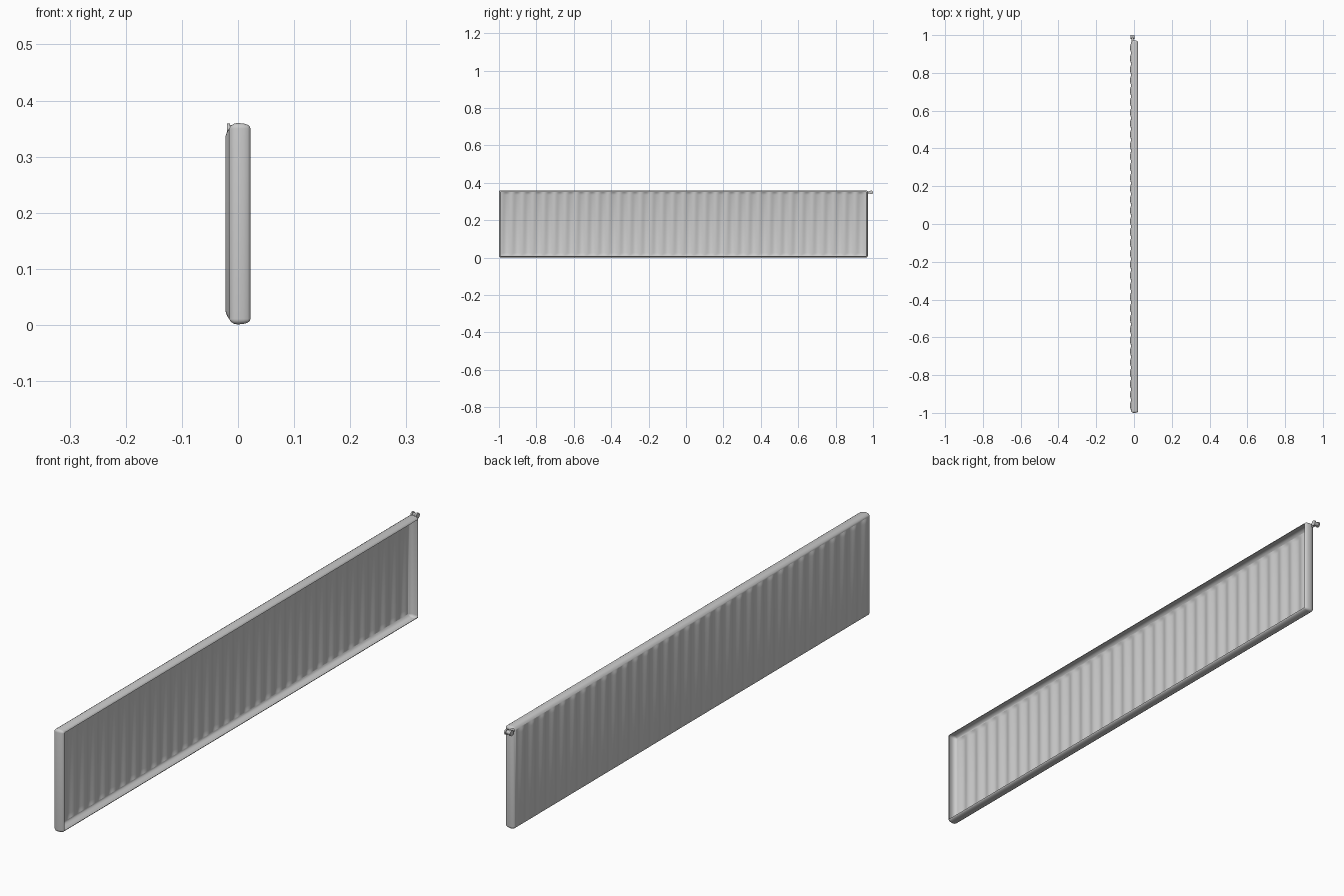
import bpy, bmesh, math
from mathutils import Matrix, Vector

cube = bpy.data.objects.get("Cube")
if cube:
    bpy.data.objects.remove(cube, do_unlink=True)

grey = bpy.data.materials.new("light grey enamel")
grey.use_nodes = True
colour = (0.6, 0.6, 0.6, 1)
grey.diffuse_color = colour
grey.node_tree.nodes["Principled BSDF"].inputs["Base Color"].default_value = colour

Y0, Y1, Z0, Z1 = -0.99, 0.962, 0.011, 0.35   # sheet limits inside the rounded rim
FLAT = -0.016                                # depth of the sheet edge


def finish(name, bm, angle=40):
    bmesh.ops.recalc_face_normals(bm, faces=bm.faces)
    mesh = bpy.data.meshes.new(name)
    bm.to_mesh(mesh)
    bm.free()
    mesh.materials.append(grey)
    obj = bpy.data.objects.new(name, mesh)
    bpy.context.collection.objects.link(obj)
    bpy.ops.object.select_all(action='DESELECT')
    obj.select_set(True)
    bpy.context.view_layer.objects.active = obj
    bpy.ops.object.shade_smooth_by_angle(angle=math.radians(angle))
    return obj


def bridge(bm, rows, closed):
    for a, b in zip(rows, rows[1:]):
        n = len(a)
        for i in range(n if closed else n - 1):
            j = (i + 1) % n
            bm.faces.new((a[i], a[j], b[j], b[i]))


# Corrugated sheet: vertical ribs bulging to -x, fading out at top and bottom
RIBS, STEPS = 34, 10
bm = bmesh.new()
levels = [(0, 0), (0.005, 0.5), (0.014, 1), (0.17, 1), (0.325, 1), (0.334, 0.5), (Z1 - Z0, 0)]
rows = []
for dz, strength in levels:
    row = []
    for i in range(RIBS * STEPS + 1):
        wave = 0.5 - 0.5 * math.cos(2 * math.pi * i / STEPS)
        y = Y0 + (Y1 - Y0) * i / (RIBS * STEPS)
        row.append(bm.verts.new((FLAT - 0.0065 * wave * strength, y, Z0 + dz)))
    rows.append(row)
bridge(bm, rows, False)
finish("corrugated_sheet", bm)

# Rim: bowed wall swept around the sheet, open towards +x
profile = [(FLAT, 0), (-0.013, 0.005), (-0.007, 0.009), (0, 0.01),
           (0.01, 0.009), (0.017, 0.007), (0.021, 0.004), (0.022, 0.001)]
corners = [(Y1, Z1, 0), (Y0, Z1, 90), (Y0, Z0, 180), (Y1, Z0, 270)]
bm = bmesh.new()
rows = []
for x, out in profile:
    row = []
    for cy, cz, start in corners:
        for k in range(6):
            a = math.radians(start + 18 * k)
            row.append(bm.verts.new((x, cy + out * math.cos(a), cz + out * math.sin(a))))
    rows.append(row)
bridge(bm, rows, True)
bmesh.ops.remove_doubles(bm, verts=bm.verts, dist=1e-6)
finish("rim", bm)


def cylinder(name, centre, radius, length, axis):
    bm = bmesh.new()
    turn = Vector((0, 0, 1)).rotation_difference(Vector(axis)).to_matrix().to_4x4()
    bmesh.ops.create_cone(bm, cap_ends=True, segments=16, radius1=radius, radius2=radius,
                          depth=length, matrix=Matrix.Translation(centre) @ turn)
    finish(name, bm)


# Valve at the upper back corner
VX, VY, VZ = -0.008, 0.99, 0.349
cylinder("valve_neck", (VX, 0.976, VZ), 0.006, 0.024, (0, 1, 0))
cylinder("valve_body", (VX, VY, VZ), 0.007, 0.018, (1, 0, 0))
for side, x in (("right", -0.009), ("left", 0.009)):
    cylinder("valve_collar_" + side, (VX + x, VY, VZ), 0.01, 0.005, (1, 0, 0))
